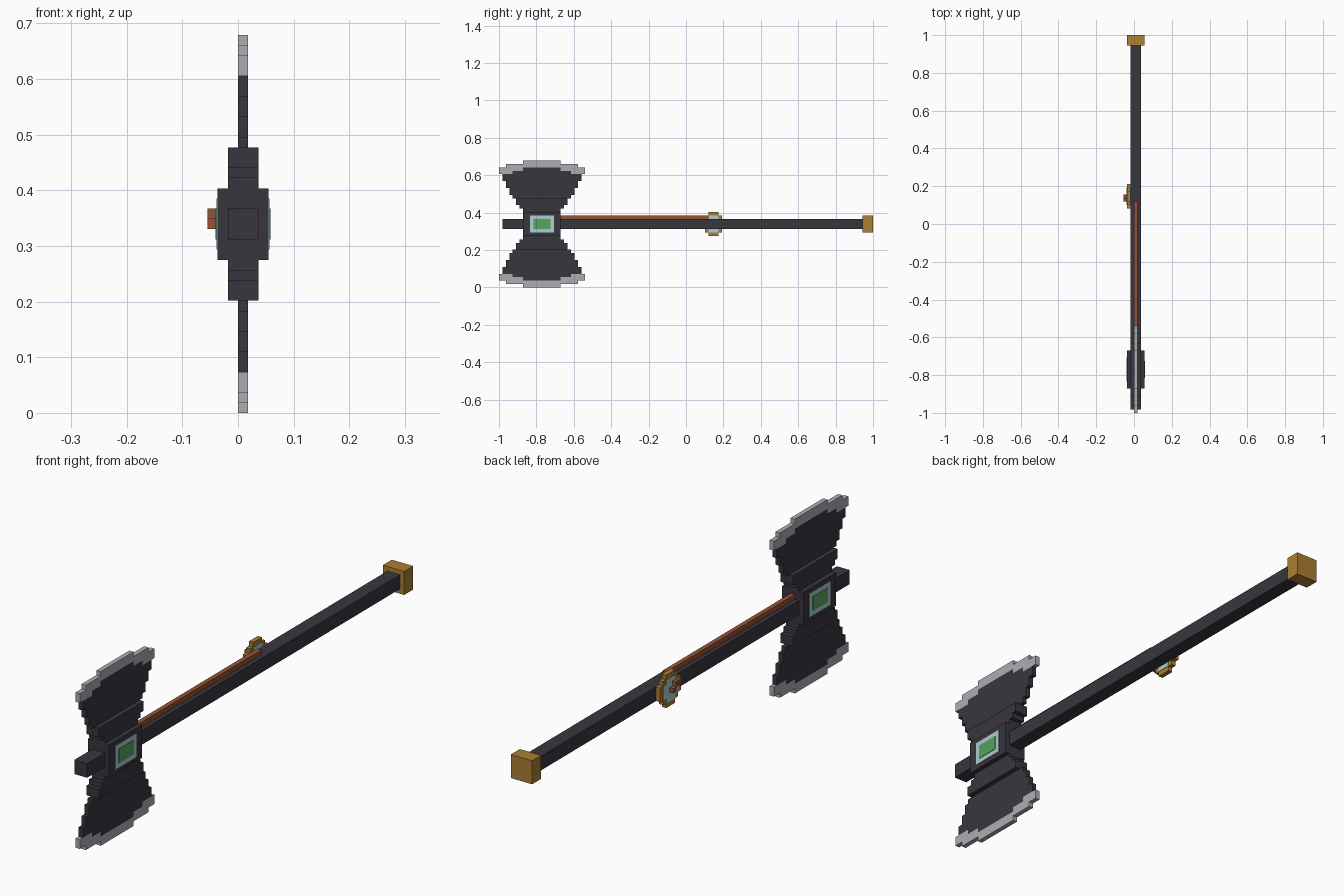
import bpy, bmesh

if "Cube" in bpy.data.objects:
    bpy.data.objects.remove(bpy.data.objects["Cube"])

U = 2 / 109          # one block unit
MID = 18.5           # height of the shaft axis, in units
HEAD = 12.5          # head centre along the length, in units
DIAL = 62.5          # dial centre along the length, in units


def material(name, r, g, b):
    def lin(c):
        c /= 255
        return c / 12.92 if c <= 0.04045 else ((c + 0.055) / 1.055) ** 2.4
    col = (lin(r), lin(g), lin(b), 1)
    m = bpy.data.materials.new(name)
    m.use_nodes = True
    m.diffuse_color = col
    bsdf = m.node_tree.nodes["Principled BSDF"]
    bsdf.inputs["Base Color"].default_value = col
    bsdf.inputs["Roughness"].default_value = 0.8
    return m


iron = material("dark iron", 57, 54, 62)
steel = material("edge steel", 170, 174, 180)
gold = material("old gold", 172, 126, 52)
copper = material("copper", 152, 82, 53)
glass = material("pale glass", 174, 205, 210)
green = material("green gem", 86, 163, 96)


def slab(name, half, centre, x0, x1, mat, flip=False):
    """Extrude a stepped half outline (half width, height), mirrored about centre."""
    outline = half + [(-w, z) for w, z in reversed(half)]
    bm = bmesh.new()
    verts = []
    for w, z in outline:
        z = 2 * MID - z if flip else z
        verts.append(bm.verts.new((x0 * U, (centre + w) * U - 1, z * U)))
    face = bm.faces.new(verts)
    grown = bmesh.ops.extrude_face_region(bm, geom=[face])["geom"]
    moved = [v for v in grown if isinstance(v, bmesh.types.BMVert)]
    bmesh.ops.translate(bm, verts=moved, vec=((x1 - x0) * U, 0, 0))
    bmesh.ops.recalc_face_normals(bm, faces=bm.faces)
    mesh = bpy.data.meshes.new(name)
    bm.to_mesh(mesh)
    bm.free()
    mesh.materials.append(mat)
    ob = bpy.data.objects.new(name, mesh)
    bpy.context.collection.objects.link(ob)
    return ob


def box(name, x, y, z, mat):
    """Box from (min, max) ranges in units."""
    w = (y[1] - y[0]) / 2
    return slab(name, [(w, z[0]), (w, z[1])], y[0] + w, x[0], x[1], mat)


# Shaft, pommel and inlaid strip
box("shaft", (-1, 2), (1, 106), (17, 20), iron)
box("pommel", (-2, 3), (106, 109), (16, 21), gold)
box("copper_strip", (0, 1), (18, 61), (20, 21), copper)

# Head block with a framed gem on both cheeks
box("head_block", (-2, 3), (7, 18), (15, 22), iron)
for side, x in (("right", -2), ("left", 3)):
    box("gem_frame_" + side, (x - 0.1, x + 0.1), (9, 16), (16, 21), glass)
    box("gem_" + side, (x - 0.2, x + 0.2), (10, 15), (17, 20), green)

# Stepped shoulders, blades and cutting edges, above and below the shaft
shoulder = [(5.5, 22), (5.5, 23), (6.5, 23), (6.5, 24), (7.5, 24), (7.5, 26)]
seam = [(8.5, 33), (8.5, 34), (5.5, 34), (5.5, 35)]
blade = [(8.5, 26), (8.5, 27), (9.5, 27), (9.5, 29), (10.5, 29), (10.5, 31),
         (11.5, 31), (11.5, 33)] + seam
edge = seam[::-1] + [(12.5, 33), (12.5, 35), (10.5, 35), (10.5, 36),
                     (5.5, 36), (5.5, 37)]
for level, flip in (("upper", False), ("lower", True)):
    slab(level + "_shoulder", shoulder, HEAD, -1, 2, iron, flip)
    slab(level + "_blade", blade, HEAD, 0, 1, iron, flip)
    slab(level + "_cutting_edge", edge, HEAD, 0, 1, steel, flip)


# Round dial on the shaft's right side, with a stepped hand
def disc(steps):
    top = [(w, MID + h) for w, h in steps]
    return [(w, 2 * MID - z) for w, z in reversed(top)] + top


slab("dial_rim", disc([(3.5, 1.5), (2.5, 1.5), (2.5, 2.5), (1.5, 2.5), (1.5, 3.5)]),
     DIAL, -2, -1, gold)
slab("dial_glass", disc([(2.5, 1.5), (1.5, 1.5), (1.5, 2.5)]),
     DIAL, -2.1, -0.9, glass)
for i, part in enumerate(("base", "tip")):
    box("dial_hand_" + part, (-3, -2), (62 - i, 63 - i), (18 + i, 19 + i), copper)
